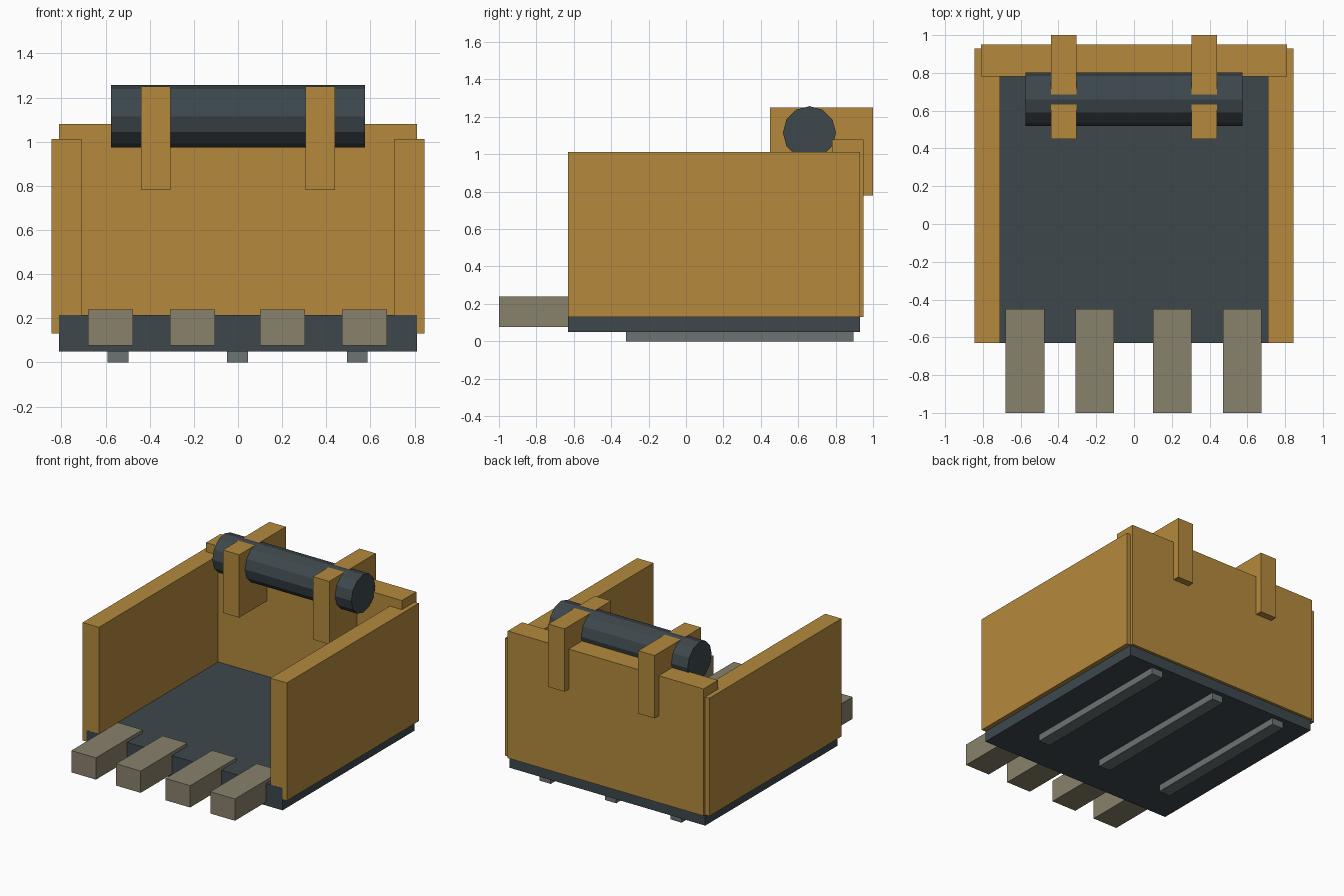
import bpy
import math

default = bpy.data.objects.get("Cube")
if default:
    bpy.data.objects.remove(default, do_unlink=True)


def material(name, rgb):
    m = bpy.data.materials.new(name)
    m.use_nodes = True
    m.diffuse_color = (*rgb, 1)
    m.node_tree.nodes["Principled BSDF"].inputs["Base Color"].default_value = (*rgb, 1)
    return m


OCHRE = material("ochre_paint", (0.46, 0.255, 0.047))
DARK = material("dark_steel", (0.047, 0.064, 0.073))
TOOTH = material("worn_steel", (0.25, 0.22, 0.15))
SKID = material("grey_steel", (0.15, 0.17, 0.17))


def box(name, xs, ys, zs, mat):
    """Box spanning the given (low, high) range on each axis."""
    spans = (xs, ys, zs)
    bpy.ops.mesh.primitive_cube_add(size=1, location=[sum(s) / 2 for s in spans])
    ob = bpy.context.object
    ob.name = name
    ob.scale = [s[1] - s[0] for s in spans]
    bpy.ops.object.transform_apply(location=False, rotation=False, scale=True)
    ob.data.materials.append(mat)
    return ob


# Bucket shell: floor plate, back wall and side walls
box("floor_plate", (-0.81, 0.81), (-0.631, 0.93), (0.05, 0.215), DARK)
box("back_wall", (-0.81, 0.81), (0.78, 0.95), (0.13, 1.08), OCHRE)

for side, s in (("left", 1), ("right", -1)):
    box(f"{side}_wall", sorted((0.71 * s, 0.845 * s)), (-0.63, 0.93), (0.13, 1.012), OCHRE)
    # Mounting lugs that hold the pivot pin
    box(f"{side}_lug", sorted((0.305 * s, 0.44 * s)), (0.45, 1.0), (0.78, 1.25), OCHRE)

# Digging teeth along the front lip
for i, x in enumerate((-0.577, -0.207, 0.202, 0.573)):
    box(f"tooth_{i + 1}", (x - 0.102, x + 0.102), (-1.0, -0.45), (0.077, 0.24), TOOTH)

# Wear strips underneath
for i, x in enumerate((-0.544, -0.002, 0.54)):
    box(f"wear_strip_{i + 1}", (x - 0.047, x + 0.047), (-0.32, 0.895), (0, 0.08), SKID)

# Twelve-sided pivot pin across the back
bpy.ops.mesh.primitive_cylinder_add(vertices=12, radius=0.142, depth=1.15,
                                    location=(0, 0.66, 1.115),
                                    rotation=(0, math.pi / 2, 0))
pin = bpy.context.object
pin.name = "pivot_pin"
pin.data.materials.append(DARK)
